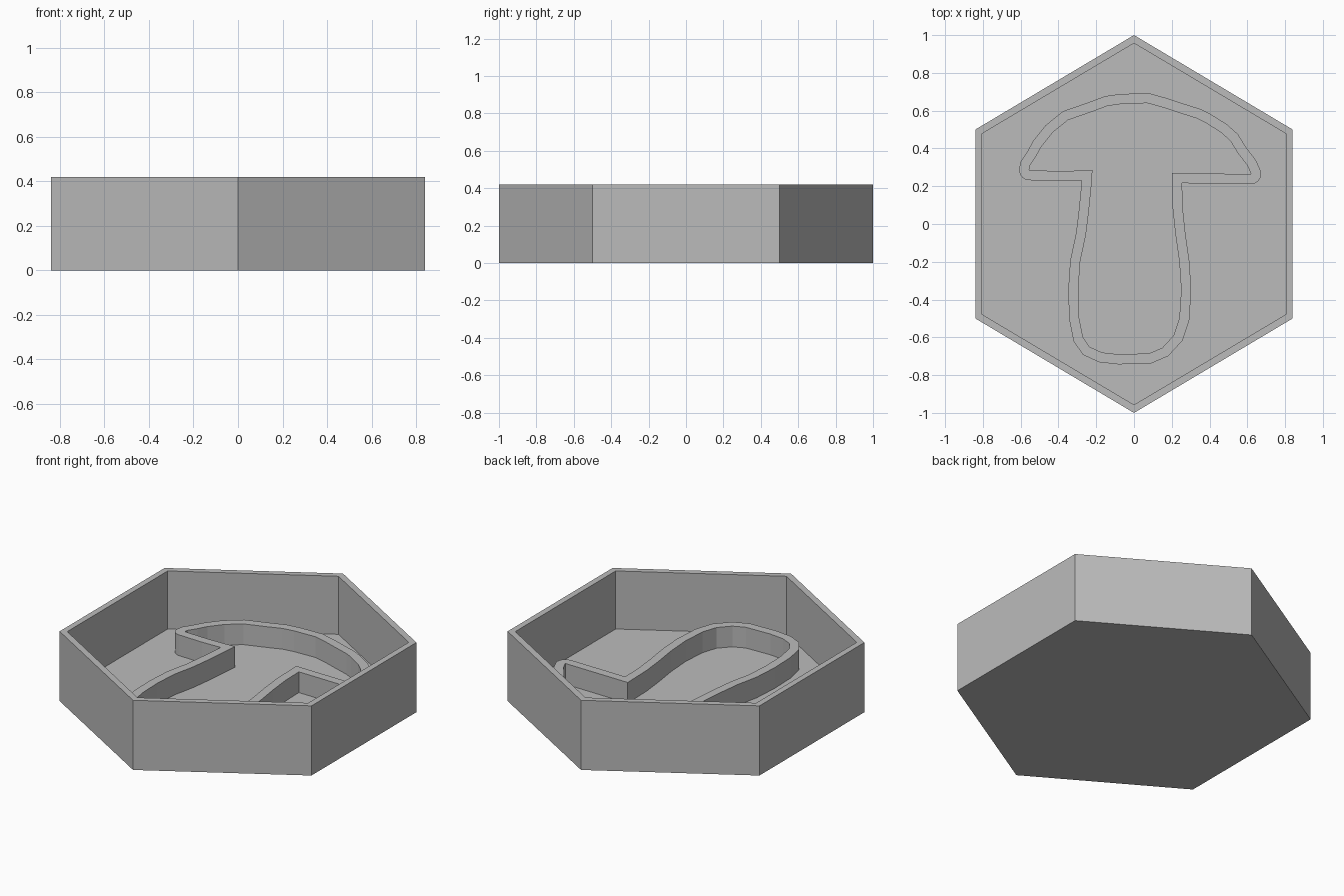
import bpy, bmesh
from math import sin, cos, pi
from mathutils import Vector, Matrix

cube = bpy.data.objects.get("Cube")
if cube:
    bpy.data.objects.remove(cube, do_unlink=True)

HEIGHT, FLOOR, RIDGE_TOP, RIDGE_WIDTH = 0.42, 0.07, 0.195, 0.053

gray = bpy.data.materials.new("plain_gray")
gray.use_nodes = True
gray.diffuse_color = (0.5, 0.5, 0.5, 1)
gray.node_tree.nodes["Principled BSDF"].inputs["Base Color"].default_value = gray.diffuse_color


def finish(name, bm):
    bmesh.ops.remove_doubles(bm, verts=bm.verts[:], dist=0.0005)
    bmesh.ops.recalc_face_normals(bm, faces=bm.faces[:])
    mesh = bpy.data.meshes.new(name)
    bm.to_mesh(mesh)
    bm.free()
    mesh.materials.append(gray)
    obj = bpy.data.objects.new(name, mesh)
    bpy.context.collection.objects.link(obj)
    return obj


def bridge(bm, a, b):
    n = len(a)
    for i in range(n):
        j = (i + 1) % n
        bm.faces.new((a[i], a[j], b[j], b[i]))


# Hexagonal tray: floor, walls and rim in one shell
def hexagon(bm, radius, z):
    return [bm.verts.new((0.97 * radius * sin(k * pi / 3), radius * cos(k * pi / 3), z))
            for k in range(6)]


bm = bmesh.new()
rings = [hexagon(bm, r, z) for r, z in
         ((1, 0), (1, HEIGHT), (0.957, HEIGHT), (0.957, FLOOR))]
for lower, upper in zip(rings, rings[1:]):
    bridge(bm, lower, upper)
bm.faces.new(rings[0])
bm.faces.new(rings[-1])
finish("hexagonal_tray", bm)

# Inner edge of the mushroom ridge, counter-clockwise from the cap top
outline = [Vector(p) for p in (
    (.07, .64), (-.07, .635), (-.14, .625), (-.22, .595), (-.35, .55), (-.43, .485),
    (-.49, .41), (-.52, .355), (-.55, .31), (-.555, .285), (-.4, .28), (-.27, .283),
    (-.22, .285), (-.225, .21), (-.24, .06), (-.255, -.06), (-.285, -.2), (-.295, -.35),
    (-.29, -.5), (-.27, -.6), (-.235, -.65), (-.17, -.68), (-.08, -.69), (.08, -.685),
    (.15, -.655), (.21, -.59), (.24, -.5), (.25, -.35), (.24, -.2), (.22, -.06),
    (.205, .08), (.2, .27), (.62, .264), (.6, .31), (.55, .375), (.51, .44),
    (.46, .485), (.38, .535), (.33, .56), (.25, .585), (.16, .615))]


# Widen the outline outwards: mitred bends, rounded tips
def widened_pairs(points, width):
    pairs = []
    for i, p in enumerate(points):
        into = (p - points[i - 1]).normalized()
        out = (points[(i + 1) % len(points)] - p).normalized()
        n1, n2 = Vector((into.y, -into.x)), Vector((out.y, -out.x))
        turn = n2.angle_signed(n1)
        if turn > 0.6:
            steps = 5
            for k in range(steps + 1):
                pairs.append((p, p + Matrix.Rotation(turn * k / steps, 2) @ n1 * width))
        else:
            pairs.append((p, p + (n1 + n2) * width / (1 + n1.dot(n2))))
    return pairs


# Raised mushroom ridge standing on the tray floor
bm = bmesh.new()
pairs = widened_pairs(outline, RIDGE_WIDTH)
loops = [[bm.verts.new((*pair[side], z)) for pair in pairs]
         for side, z in ((0, FLOOR), (0, RIDGE_TOP), (1, RIDGE_TOP), (1, FLOOR))]
for k in range(4):
    bridge(bm, loops[k], loops[(k + 1) % 4])
finish("mushroom_ridge", bm)
